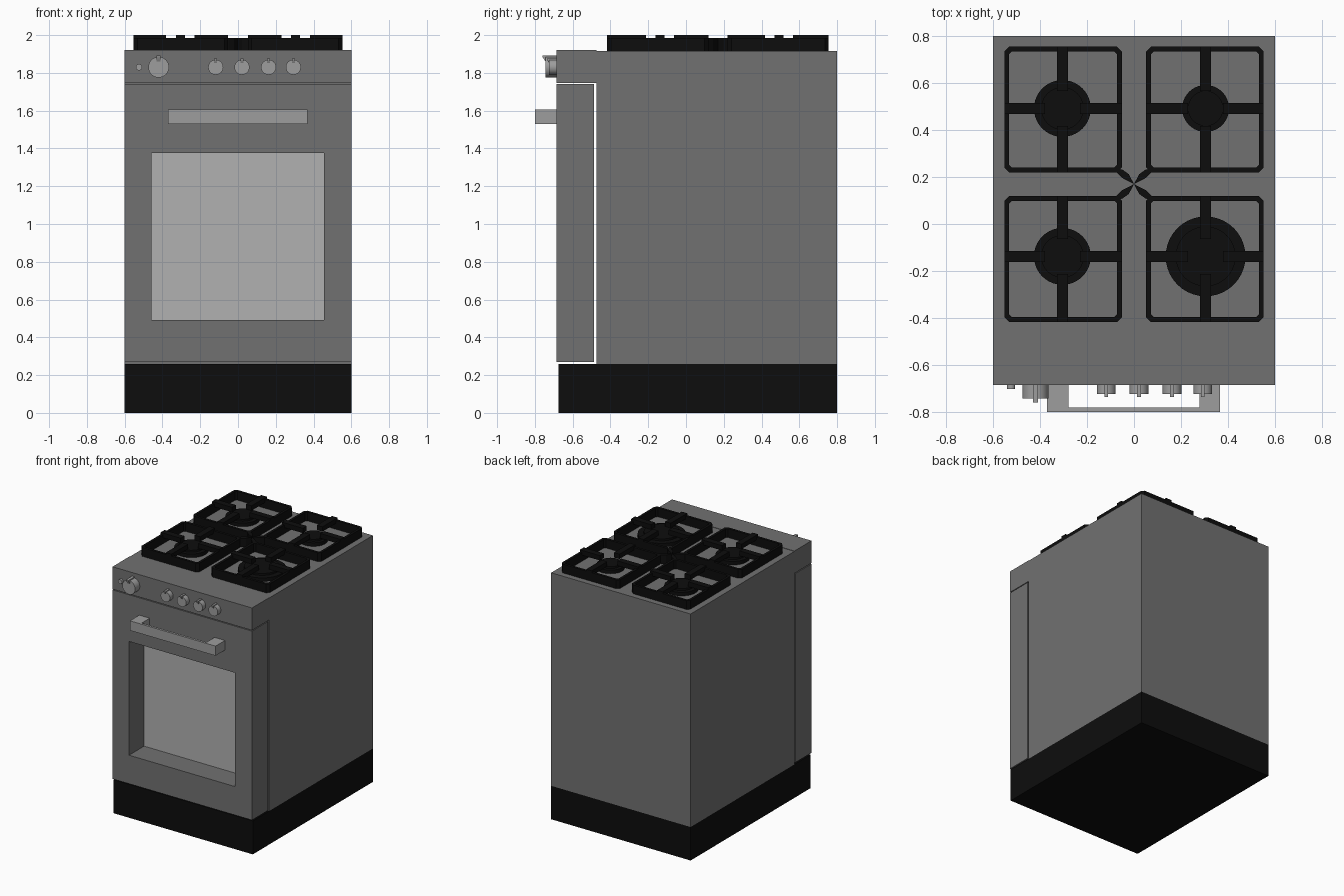
import bpy, bmesh, math

if "Cube" in bpy.data.objects:
    bpy.data.objects.remove(bpy.data.objects["Cube"])


def material(name, value):
    m = bpy.data.materials.new(name)
    m.diffuse_color = (value, value, value, 1)
    m.use_nodes = True
    m.node_tree.nodes["Principled BSDF"].inputs["Base Color"].default_value = m.diffuse_color
    return m


BLACK = material("black_enamel", 0.004)
STEEL = material("dark_steel", 0.165)
METAL = material("light_metal", 0.34)
GLASS = material("pale_glass", 0.44)

# maps 2D profile point + depth to 3D, by extrusion axis
MAP = {
    "x": lambda u, v, d: (d, u, v),
    "y": lambda u, v, d: (u, d, v),
    "z": lambda u, v, d: (u, v, d),
}


def finish(name, bm, mat):
    bmesh.ops.recalc_face_normals(bm, faces=bm.faces)
    mesh = bpy.data.meshes.new(name)
    bm.to_mesh(mesh)
    bm.free()
    mesh.materials.append(mat)
    ob = bpy.data.objects.new(name, mesh)
    bpy.context.collection.objects.link(ob)
    return ob


def add_prism(bm, axis, loop, a, b, hole=None):
    """Extrude a 2D loop from a to b, optionally with a hole of equal point count."""
    n = len(loop)
    f = MAP[axis]
    make = lambda pts, d: [bm.verts.new(f(u, v, d)) for u, v in pts]
    o0, o1 = make(loop, a), make(loop, b)
    pairs = [(o0, o1)]
    if hole:
        i0, i1 = make(hole, a), make(hole, b)
        pairs += [(i0, i1), (o0, i0), (o1, i1)]
    else:
        bm.faces.new(o0)
        bm.faces.new(o1)
    for p, q in pairs:
        for i in range(n):
            j = (i + 1) % n
            bm.faces.new((p[i], p[j], q[j], q[i]))


def rect(u0, u1, v0, v1):
    return [(u0, v0), (u1, v0), (u1, v1), (u0, v1)]


def chamfered(u0, u1, v0, v1, c):
    return [(u0 + c, v0), (u1 - c, v0), (u1, v0 + c), (u1, v1 - c),
            (u1 - c, v1), (u0 + c, v1), (u0, v1 - c), (u0, v0 + c)]


def circle(u, v, r, n=32):
    return [(u + r * math.cos(2 * math.pi * i / n),
             v + r * math.sin(2 * math.pi * i / n)) for i in range(n)]


def prism(name, axis, loop, a, b, mat, hole=None):
    bm = bmesh.new()
    add_prism(bm, axis, loop, a, b, hole)
    return finish(name, bm, mat)


def smooth(ob):
    bpy.ops.object.select_all(action="DESELECT")
    ob.select_set(True)
    bpy.context.view_layer.objects.active = ob
    bpy.ops.object.shade_smooth_by_angle(angle=math.radians(35))


# cabinet: plinth, body and control panel
prism("plinth", "z", rect(-0.6, 0.6, -0.675, 0.8), 0, 0.26, BLACK)
prism("oven_body", "z", rect(-0.6, 0.6, -0.475, 0.8), 0.26, 1.917, STEEL)
prism("control_panel", "z", rect(-0.6, 0.6, -0.685, -0.475), 1.746, 1.92, STEEL)

# door frame with deep window
prism("oven_door", "y", rect(-0.6, 0.6, 0.27, 1.74), -0.685, -0.487, STEEL,
      hole=rect(-0.458, 0.455, 0.492, 1.377))
prism("door_window", "y", rect(-0.458, 0.455, 0.492, 1.377), -0.5, -0.487, GLASS)

# U-shaped door handle
prism("door_handle", "z",
      [(-0.37, -0.685), (-0.37, -0.8), (0.367, -0.8), (0.367, -0.685),
       (0.278, -0.685), (0.278, -0.782), (-0.28, -0.782), (-0.28, -0.685)],
      1.53, 1.605, METAL)


# knobs: round body with a wedge pointer leaning out at the top
def knob(name, x, r, depth):
    z, y = 1.83, -0.685
    bm = bmesh.new()
    add_prism(bm, "y", circle(x, z, r), y, y - depth, None)
    tip = depth * 1.3
    w = r * 0.2
    add_prism(bm, "x", [(y, z + r * 0.2), (y, z + r * 1.15), (y - tip, z + r * 1.15),
                        (y - tip, z + r), (y - depth * 0.95, z + r * 0.45)],
              x - w, x + w)
    smooth(finish(name, bm, METAL))


knob("oven_knob", -0.42, 0.055, 0.058)
for i, x in enumerate((-0.118, 0.021, 0.162, 0.293)):
    knob(f"burner_knob_{i + 1}", x, 0.04, 0.04)
smooth(prism("indicator_light", "y", circle(-0.524, 1.83, 0.017, 20), -0.685, -0.703, METAL))

# hob: each entry is ring x0, x1, y0, y1, burner radius
TOP = 1.917
HOBS = {
    "back_left": (-0.552, -0.052, 0.22, 0.755, 0.121),
    "back_right": (0.052, 0.552, 0.22, 0.755, 0.1),
    "front_left": (-0.552, -0.052, -0.417, 0.119, 0.121),
    "front_right": (0.052, 0.552, -0.417, 0.119, 0.17),
}
for name, (x0, x1, y0, y1, r) in HOBS.items():
    cx = math.copysign(0.305, x0 + x1)
    cy = 0.492 if y0 > 0 else -0.138

    # burner base and cap
    bm = bmesh.new()
    add_prism(bm, "z", circle(cx, cy, r, 40), TOP, 1.945)
    add_prism(bm, "z", circle(cx, cy, r * 0.75, 40), 1.945, 1.96)
    smooth(finish(name + "_burner", bm, BLACK))

    # grate ring with chamfered corners and four raised spokes
    bm = bmesh.new()
    t, s, g = 0.02, 0.024, 0.075
    add_prism(bm, "z", chamfered(x0, x1, y0, y1, 0.02), TOP, 1.985,
              chamfered(x0 + t, x1 - t, y0 + t, y1 - t, 0.012))
    for loop in (rect(x0, cx - g, cy - s, cy + s), rect(cx + g, x1, cy - s, cy + s),
                 rect(cx - s, cx + s, y0, cy - g), rect(cx - s, cx + s, cy + g, y1)):
        add_prism(bm, "z", loop, 1.963, 2.0)

    # tapered arm joining the rings at the middle
    sx = math.copysign(1, cx)
    sy = 1 if y0 > 0 else -1
    arm = [(0.0, 0.0), (0.022, 0.042), (0.05, 0.062), (0.072, 0.066),
           (0.074, 0.05), (0.05, 0.026)]
    add_prism(bm, "z", [(sx * u, 0.17 + sy * v) for u, v in arm], TOP, 1.985)
    finish(name + "_grate", bm, BLACK)
